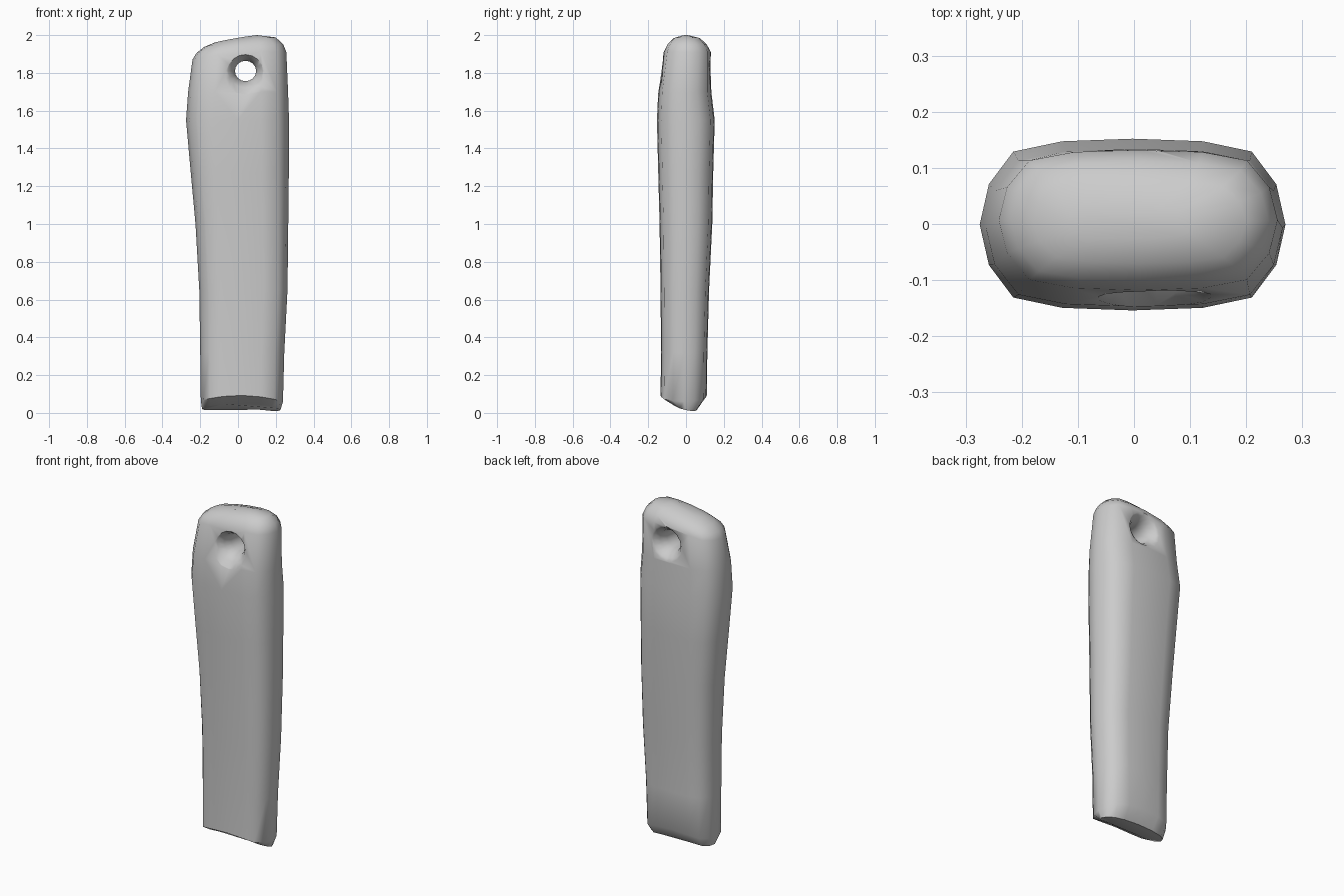
import bpy, bmesh, math

if "Cube" in bpy.data.objects:
    bpy.data.objects.remove(bpy.data.objects["Cube"])

# Rounded-rectangle cross-section, one quarter mirrored into 16 points
quarter = [(1, 0), (.94, .47), (.78, .85), (.46, .97), (0, 1)]
section = quarter + [(-x, y) for x, y in quarter[3::-1]]
section += [(x, -y) for x, y in section[-2:0:-1]]


def loft(name, rings):
    bm = bmesh.new()
    loops = [[bm.verts.new(p) for p in ring] for ring in rings]
    n = len(rings[0])
    for a, b in zip(loops, loops[1:]):
        for i in range(n):
            j = (i + 1) % n
            bm.faces.new((a[i], a[j], b[j], b[i]))
    bm.faces.new(loops[0][::-1])
    bm.faces.new(loops[-1])
    bmesh.ops.recalc_face_normals(bm, faces=bm.faces[:])
    mesh = bpy.data.meshes.new(name)
    bm.to_mesh(mesh)
    bm.free()
    ob = bpy.data.objects.new(name, mesh)
    bpy.context.collection.objects.link(ob)
    return ob


def ring(x0, x1, y0, y1, zl, zr, arch=0, slope=0):
    cx, rx, cy, ry = (x0 + x1) / 2, (x1 - x0) / 2, (y0 + y1) / 2, (y1 - y0) / 2
    return [(cx + u * rx, cy + v * ry,
             zl + (zr - zl) * (u + 1) / 2 + arch * (1 - u * u) + slope * v)
            for u, v in section]


# Handle levels: left, right, front, back, height at left, height at right
handle = loft("handle", [
    ring(-.19, .225, -.065, .06, .02, .015, .018, -.014),
    ring(-.197, .238, -.135, .11, .065, .06, .03),
    ring(-.2, .245, -.132, .113, .32, .32),
    ring(-.205, .262, -.135, .122, .65, .65),
    ring(-.225, .266, -.14, .139, 1.0, 1.0),
    ring(-.25, .269, -.147, .144, 1.27, 1.27),
    ring(-.275, .27, -.154, .152, 1.55, 1.55),
    ring(-.264, .265, -.147, .134, 1.7, 1.7),
    ring(-.241, .256, -.118, .132, 1.87, 1.91, .02),
    ring(-.22, .24, -.1, .112, 1.905, 1.95, .018),
    ring(-.18, .2, -.07, .078, 1.937, 1.988, .01),
    ring(-.12, .1, -.025, .025, 1.962, 2.0, .003),
])

# Flared hanging hole
flare = [(-.2, .19), (-.145, .128), (-.122, .092), (-.09, .068), (-.045, .056)]
flare += [(-y, r) for y, r in flare[::-1]]
cutter = loft("hole_cutter", [
    [(.04 + r * math.cos(a * math.pi / 8), y, 1.81 + r * .97 * math.sin(a * math.pi / 8))
     for a in range(16)] for y, r in flare])
cutter.hide_render = True
cutter.hide_set(True)

mod = handle.modifiers.new("hole", 'BOOLEAN')
mod.operation = 'DIFFERENCE'
mod.solver = 'EXACT'
mod.object = cutter
bpy.context.view_layer.objects.active = handle
handle.select_set(True)
bpy.ops.object.modifier_apply(modifier="hole")
bpy.data.objects.remove(cutter)
bpy.ops.object.shade_smooth_by_angle(angle=math.radians(50))
